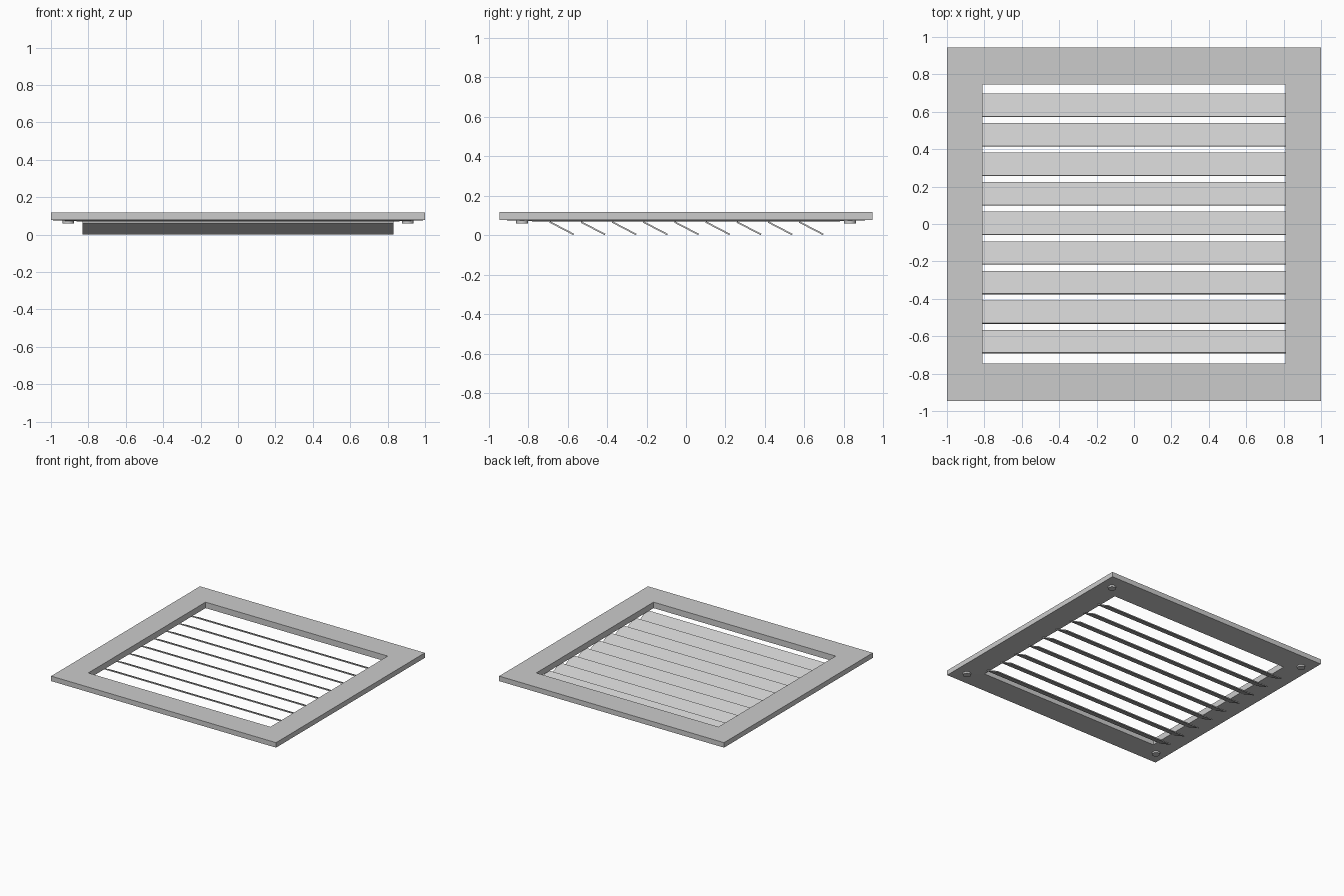
import bpy, bmesh, math

if "Cube" in bpy.data.objects:
    bpy.data.objects.remove(bpy.data.objects["Cube"])


def finish(bm, name):
    bmesh.ops.recalc_face_normals(bm, faces=bm.faces)
    mesh = bpy.data.meshes.new(name)
    bm.to_mesh(mesh)
    bm.free()
    obj = bpy.data.objects.new(name, mesh)
    bpy.context.collection.objects.link(obj)
    return obj


# Mitred outer frame: rectangular loops swept round, underside slightly sloped
def make_frame():
    bm = bmesh.new()
    profile = [(1.0, 0.945, 0.117), (1.0, 0.945, 0.077),
               (0.81, 0.745, 0.069), (0.81, 0.745, 0.117)]
    rings = [[bm.verts.new((sx * x, sy * y, z))
              for sx, sy in ((-1, -1), (1, -1), (1, 1), (-1, 1))]
             for x, y, z in profile]
    for i in range(4):
        a, b = rings[i], rings[(i + 1) % 4]
        for k in range(4):
            n = (k + 1) % 4
            bm.faces.new((a[k], a[n], b[n], b[k]))
    return finish(bm, "outer_frame")


# One thin tilted louvre slat, dropping towards the back
def make_slat(index, y):
    bpy.ops.mesh.primitive_cube_add(size=1, location=(0, y, 0.035),
                                    rotation=(math.radians(-27.5), 0, 0))
    slat = bpy.context.object
    slat.name = f"louvre_slat_{index + 1}"
    slat.scale = (1.664, 0.137, 0.008)


# Small round stud on the underside of a corner
def make_stud(sx, sy):
    bpy.ops.mesh.primitive_cylinder_add(vertices=24, radius=0.03, depth=0.018,
                                        location=(sx * 0.907, sy * 0.83, 0.069))
    bpy.context.object.name = "corner_stud"
    bpy.ops.object.shade_smooth_by_angle(angle=math.radians(30))


make_frame()
for i in range(9):
    make_slat(i, 0.003 + (i - 4) * 0.158)
for sx in (-1, 1):
    for sy in (-1, 1):
        make_stud(sx, sy)
